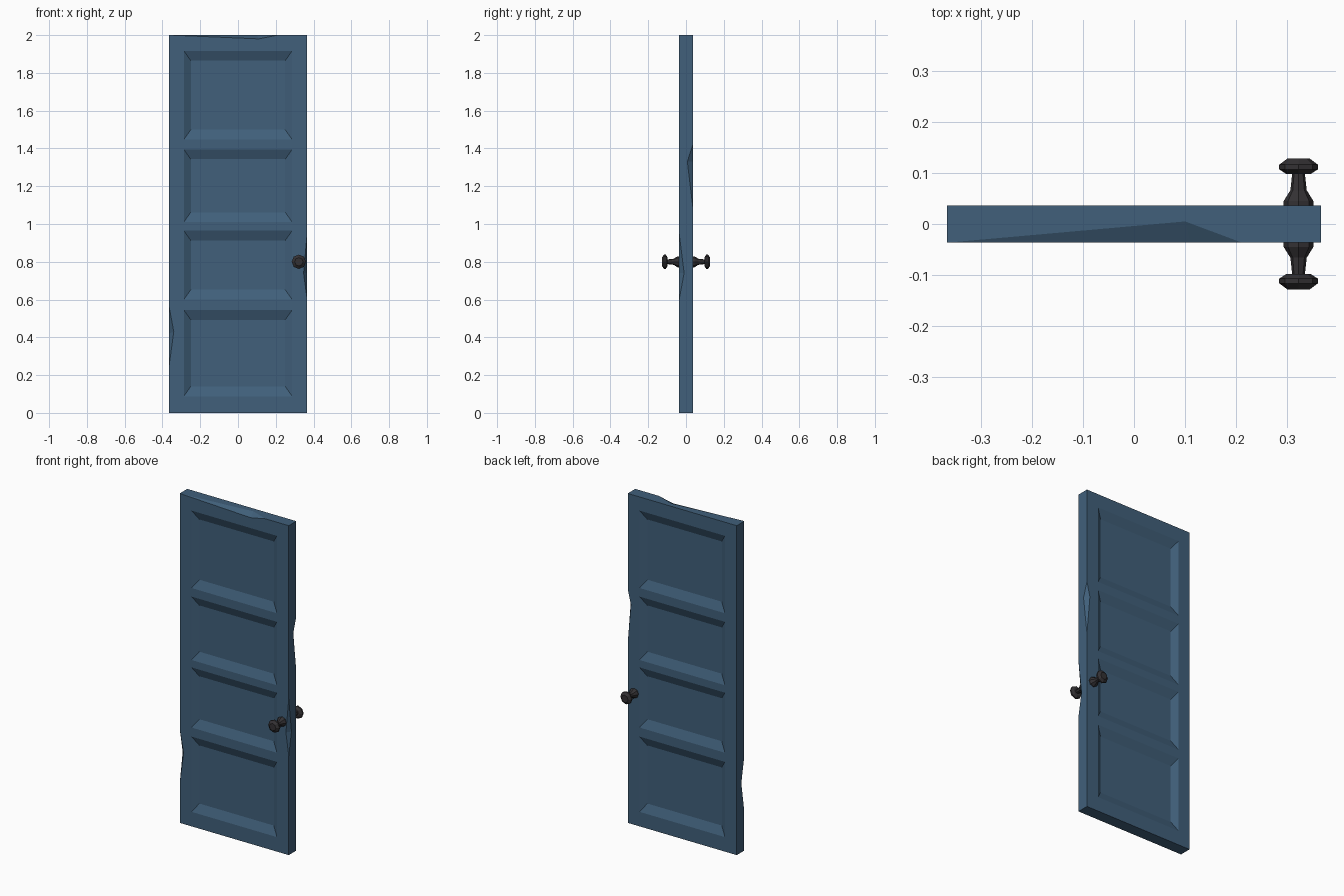
import bpy, bmesh, math
from mathutils import Vector

if "Cube" in bpy.data.objects:
    bpy.data.objects.remove(bpy.data.objects["Cube"])

W, T, H = 0.366, 0.036, 2.0      # half width, half thickness, height
DEPTH = 0.022                    # panel recess


def material(name, rgb):
    m = bpy.data.materials.new(name)
    m.diffuse_color = (*rgb, 1)
    m.use_nodes = True
    m.node_tree.nodes["Principled BSDF"].inputs["Base Color"].default_value = m.diffuse_color
    return m


blue = material("blue_paint", (0.052, 0.116, 0.196))
iron = material("dark_iron", (0.034, 0.031, 0.034))


def finish(bm, name, mat):
    bmesh.ops.recalc_face_normals(bm, faces=bm.faces)
    me = bpy.data.meshes.new(name)
    bm.to_mesh(me)
    bm.free()
    me.materials.append(mat)
    ob = bpy.data.objects.new(name, me)
    bpy.context.collection.objects.link(ob)
    return ob


def hull(bm, points):
    verts = [bm.verts.new(p) for p in points]
    bmesh.ops.convex_hull(bm, input=verts)


# Door slab
bm = bmesh.new()
bmesh.ops.create_cube(bm, size=1)
for v in bm.verts:
    v.co = (v.co.x * 2 * W, v.co.y * 2 * T, (v.co.z + 0.5) * H)
door = finish(bm, "door_slab", blue)

# Cutters: bevelled panel recesses on both faces
bm = bmesh.new()
PX, BX, BZ = 0.287, 0.037, 0.052
for z0, z1 in [(0.088, 0.545), (0.6, 0.965), (1.01, 1.395), (1.447, 1.917)]:
    for side in (-1, 1):
        pts = []
        for t in (-0.4, 1.0):    # starts outside the slab, ends at the recess
            x, y = PX - BX * t, side * (T - DEPTH * t)
            for sx in (-1, 1):
                pts += [(sx * x, y, z0 + BZ * t), (sx * x, y, z1 - BZ * t)]
        hull(bm, pts)

# Cutters: chips in the edges (edge start, edge end, apex on each face)
chips = [
    ((-0.36, -T, H), (0.21, -T, H), (0.10, 0.005, H), (0.11, -T, 1.98)),
    ((-W, -T, 0.57), (-W, -T, 0.24), (-W, -0.008, 0.42), (-0.34, -T, 0.43)),
    ((W, -T, 0.95), (W, -T, 0.60), (W, -0.010, 0.74), (0.347, -T, 0.74)),
    ((W, T, 1.42), (W, T, 1.09), (W, 0.007, 1.33), (0.345, T, 1.33)),
]
for chip in chips:
    a, c, b, d = map(Vector, chip)
    mid = (b + d) / 2
    hull(bm, [mid + (p - mid) * 1.3 for p in (a, b, c, d)])
cutter = finish(bm, "cutter", blue)
cutter.hide_render = True

mod = door.modifiers.new("carve", 'BOOLEAN')
mod.operation = 'DIFFERENCE'
mod.solver = 'EXACT'
mod.object = cutter
bpy.context.view_layer.objects.active = door
bpy.ops.object.modifier_apply(modifier=mod.name)
bpy.data.objects.remove(cutter)

# Door knobs, eight-sided turned profile (radius, distance from centre)
profile = [(0.029, 0.034), (0.029, 0.045), (0.016, 0.066), (0.0125, 0.098),
           (0.024, 0.098), (0.038, 0.107), (0.038, 0.116), (0.022, 0.128)]
N = 8
for side, name in ((-1, "front_knob"), (1, "back_knob")):
    bm = bmesh.new()
    rings = []
    for r, y in profile:
        rings.append([bm.verts.new((0.322 + r * math.cos(i * math.tau / N), side * y,
                                    0.8 + r * math.sin(i * math.tau / N)))
                      for i in range(N)])
    for lo, hi in zip(rings, rings[1:]):
        for i in range(N):
            j = (i + 1) % N
            bm.faces.new((lo[i], lo[j], hi[j], hi[i]))
    bm.faces.new(rings[0])
    bm.faces.new(rings[-1])
    finish(bm, name, iron)
